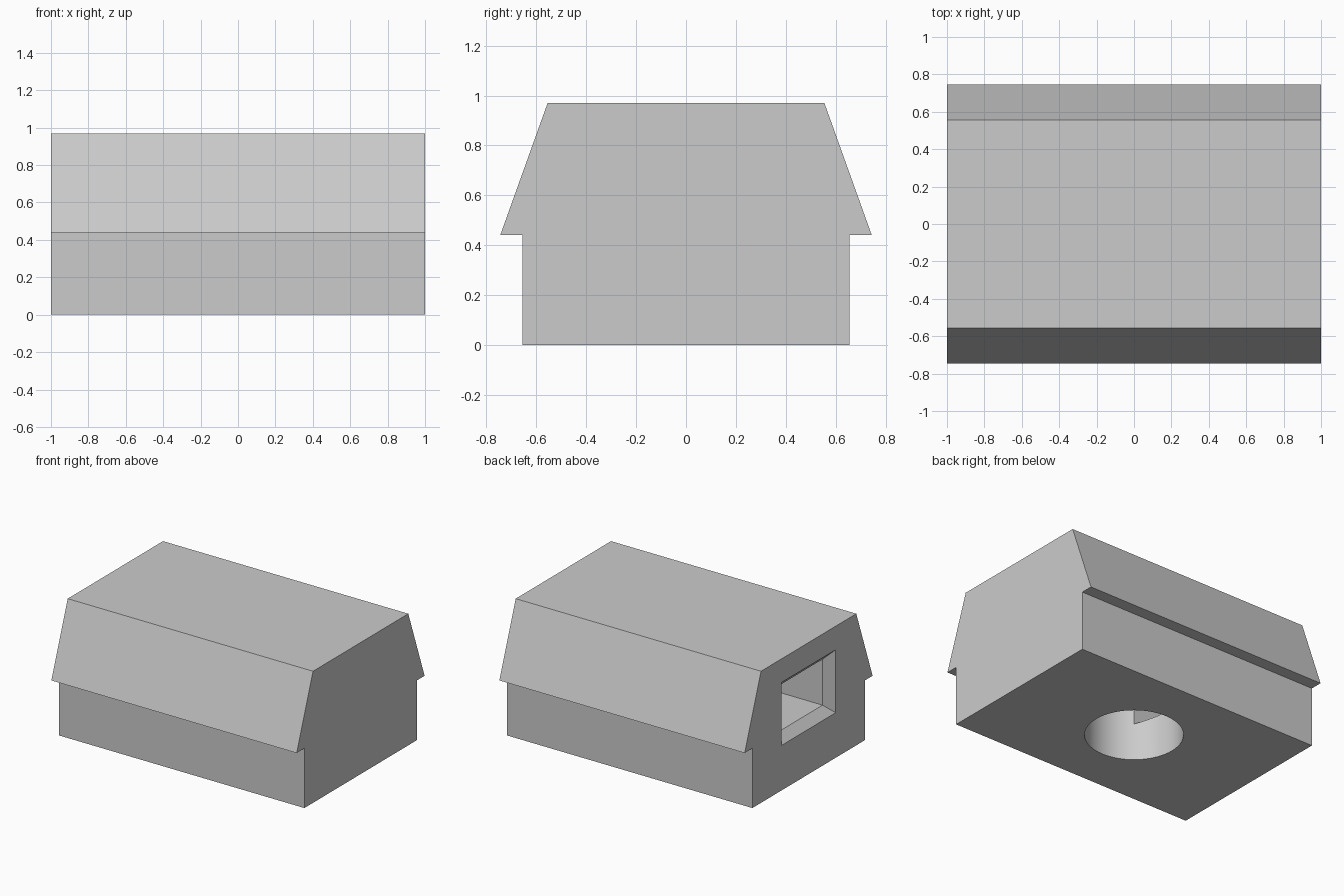
import bpy, bmesh
from mathutils import Vector, Matrix

default = bpy.data.objects.get("Cube")
if default:
    bpy.data.objects.remove(default, do_unlink=True)

grey = bpy.data.materials.new("light_grey")
grey.use_nodes = True
colour = (0.6, 0.6, 0.6, 1)
grey.diffuse_color = colour
grey.node_tree.nodes["Principled BSDF"].inputs["Base Color"].default_value = colour


def make_object(name, bm):
    bmesh.ops.recalc_face_normals(bm, faces=bm.faces)
    mesh = bpy.data.meshes.new(name)
    bm.to_mesh(mesh)
    bm.free()
    mesh.materials.append(grey)
    obj = bpy.data.objects.new(name, mesh)
    bpy.context.collection.objects.link(obj)
    return obj


def extrude_profile(name, points, direction):
    """Sweep a flat outline along the given vector."""
    bm = bmesh.new()
    face = bm.faces.new([bm.verts.new(p) for p in points])
    result = bmesh.ops.extrude_face_region(bm, geom=[face], use_keep_orig=True)
    moved = [g for g in result["geom"] if isinstance(g, bmesh.types.BMVert)]
    bmesh.ops.translate(bm, verts=moved, vec=Vector(direction))
    return make_object(name, bm)


# Solid block with straight walls and an overhanging sloped roof
right_half = [(0.655, 0), (0.655, 0.44), (0.745, 0.44), (0.555, 0.97)]
outline = right_half + [(-y, z) for y, z in reversed(right_half)]
block = extrude_profile("barn_block", [(-1, y, z) for y, z in outline], (2, 0, 0))

# Round socket in the underside
floor, ceiling, half_width, bevel = 0.395, 0.733, 0.252, 0.063
bm = bmesh.new()
height = ceiling + 0.1
bmesh.ops.create_cone(bm, cap_ends=True, segments=64, radius1=0.33, radius2=0.33,
                      depth=height, matrix=Matrix.Translation((0, 0, ceiling - height / 2)))
socket = make_object("socket_cutter", bm)

# Passage from the end opening down to the socket
path = [(-1.1, floor), (-0.5, floor), (-0.2, 0.27), (0, 0.27), (0, ceiling), (-1.1, ceiling)]
passage = extrude_profile("passage_cutter", [(x, -half_width, z) for x, z in path],
                          (0, 2 * half_width, 0))

# Bevelled mouth of the passage, widening outwards at 45 degrees
bm = bmesh.new()
bmesh.ops.create_cube(bm, size=2)
middle, half_height = (floor + ceiling) / 2, (ceiling - floor) / 2
for v in bm.verts:
    grow = bevel + 0.05 if v.co.x < 0 else 0
    v.co = (-1 + bevel - grow,
            v.co.y * (half_width + grow),
            middle + v.co.z * (half_height + grow))
mouth = make_object("mouth_cutter", bm)

# Carve the openings
bpy.ops.object.select_all(action="DESELECT")
bpy.context.view_layer.objects.active = block
block.select_set(True)
for cutter in (socket, passage, mouth):
    cutter.hide_render = True
    cut = block.modifiers.new(cutter.name, "BOOLEAN")
    cut.operation = "DIFFERENCE"
    cut.solver = "EXACT"
    cut.object = cutter
    bpy.ops.object.modifier_apply(modifier=cut.name)
    bpy.data.objects.remove(cutter, do_unlink=True)

bpy.ops.object.shade_smooth_by_angle(angle=0.35)
